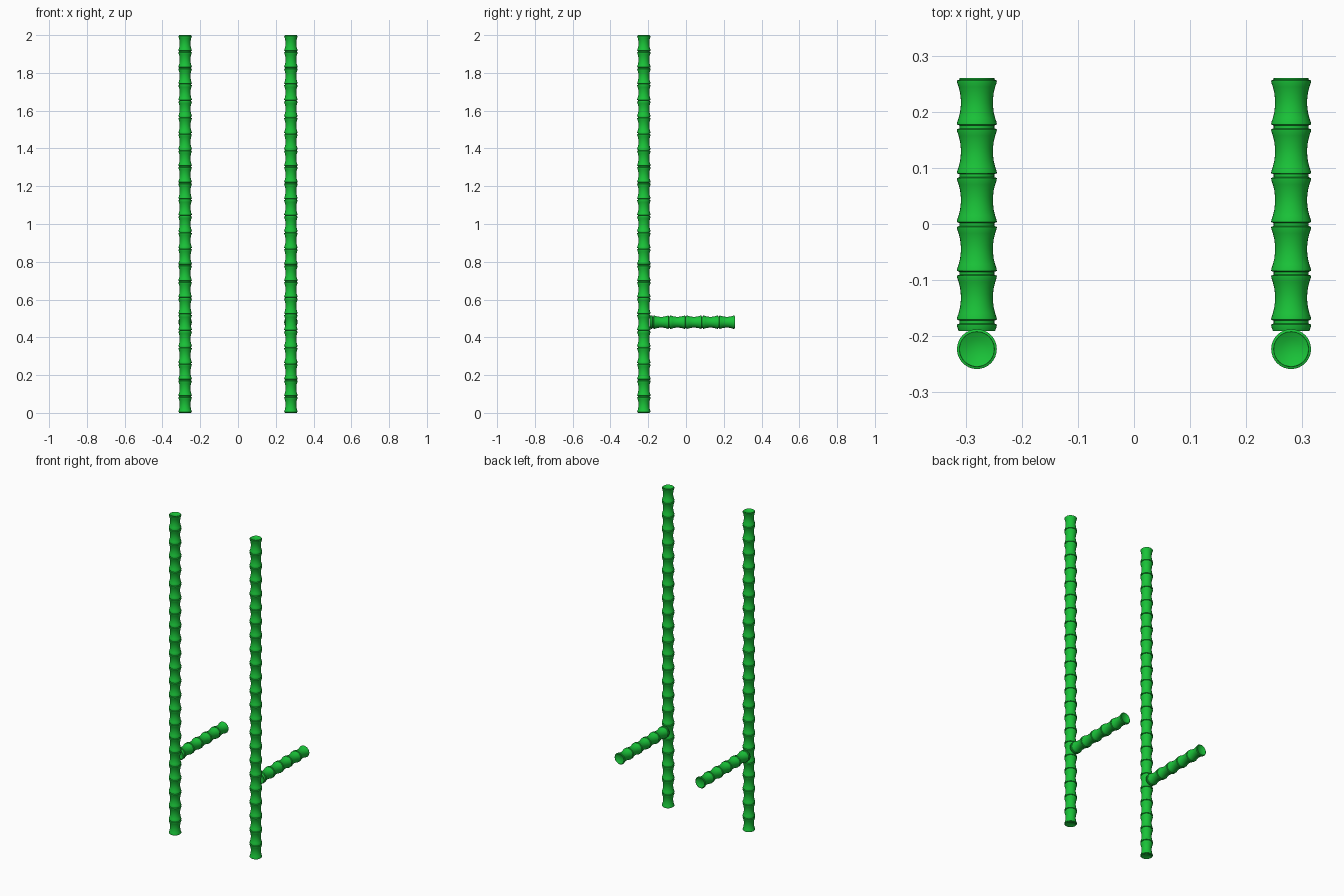
import bpy, bmesh, math
from mathutils import Matrix

if "Cube" in bpy.data.objects:
    bpy.data.objects.remove(bpy.data.objects["Cube"])

SIDES = 32
PITCH = 2.0 / 23          # distance between bamboo nodes

green = bpy.data.materials.new("bamboo_green")
green.diffuse_color = (0.01, 0.55, 0.04, 1)
green.use_nodes = True
green.node_tree.nodes["Principled BSDF"].inputs["Base Color"].default_value = green.diffuse_color

# Half profile of one bamboo segment: (fraction of pitch, radius)
HALF = [(0.0, 0.0310), (0.03, 0.0312), (0.05, 0.0355), (0.09, 0.0353),
        (0.18, 0.0326), (0.30, 0.0300), (0.42, 0.0288)]
SEGMENT = HALF + [(0.5, 0.0285)] + [(1 - t, r) for t, r in reversed(HALF)]


def bamboo(name, first, last, matrix):
    """Lathed bamboo along local z, nodes at whole multiples of PITCH."""
    pts = []
    for k in range(math.floor(first), math.ceil(last)):
        for t, r in SEGMENT:
            if first <= k + t <= last and not (pts and abs(pts[-1][0] - (k + t)) < 1e-6):
                pts.append((k + t, r))
    prof = [(t * PITCH, r) for t, r in pts]
    # shallow dished ends
    z0, z1 = prof[0][0], prof[-1][0]
    prof = [(z0 + 0.006, 0.018)] + prof + [(z1 - 0.006, 0.018)]
    bm = bmesh.new()
    rings = []
    for z, r in prof:
        rings.append([bm.verts.new((r * math.cos(2 * math.pi * i / SIDES),
                                    r * math.sin(2 * math.pi * i / SIDES), z))
                      for i in range(SIDES)])
    for a, b in zip(rings, rings[1:]):
        for i in range(SIDES):
            j = (i + 1) % SIDES
            bm.faces.new((a[i], a[j], b[j], b[i]))
    # end centres
    for ring, z, flip in ((rings[0], z0 + 0.009, True), (rings[-1], z1 - 0.009, False)):
        c = bm.verts.new((0, 0, z))
        for i in range(SIDES):
            j = (i + 1) % SIDES
            bm.faces.new((c, ring[j], ring[i]) if flip else (c, ring[i], ring[j]))
    bmesh.ops.recalc_face_normals(bm, faces=bm.faces)
    me = bpy.data.meshes.new(name)
    bm.to_mesh(me)
    bm.free()
    me.materials.append(green)
    ob = bpy.data.objects.new(name, me)
    ob.matrix_world = matrix
    bpy.context.collection.objects.link(ob)
    bpy.ops.object.select_all(action='DESELECT')
    ob.select_set(True)
    bpy.context.view_layer.objects.active = ob
    bpy.ops.object.shade_smooth_by_angle(angle=math.radians(30))


for side, x in (("left", -0.28), ("right", 0.28)):
    # tall upright pole
    bamboo(side + "_pole", 0, 23, Matrix.Translation((x, -0.223, 0)))
    # foot rest, butted into the waist of the pole (local z -> +y)
    bamboo(side + "_foot_rest", -0.30, 5,
           Matrix.Translation((x, 0.26 - 5 * PITCH, 0.48)) @ Matrix.Rotation(-math.pi / 2, 4, 'X'))
